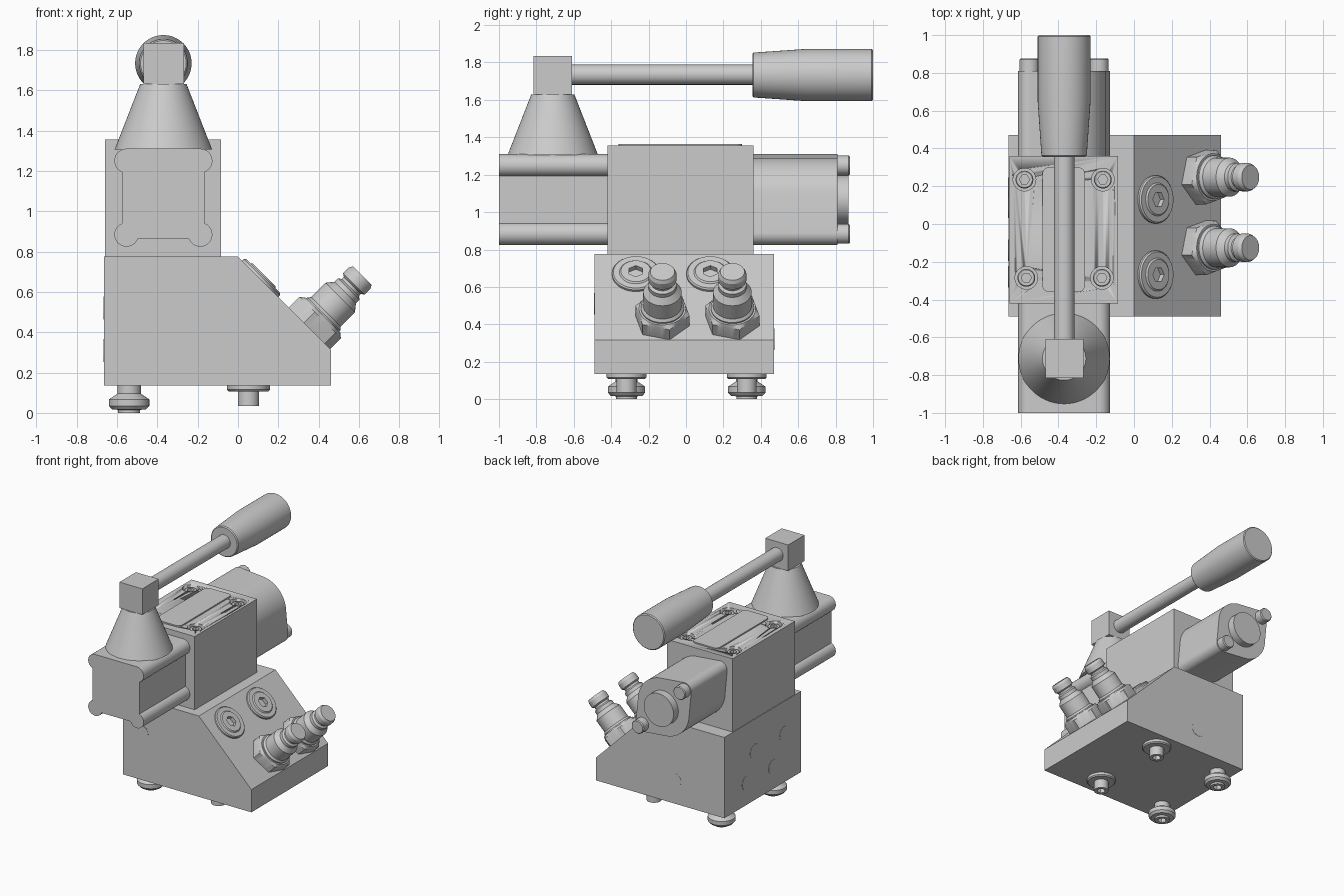
import bpy, bmesh, math
from math import pi, sin, cos, radians

if "Cube" in bpy.data.objects:
    bpy.data.objects.remove(bpy.data.objects["Cube"])


def finish(name, verts, faces):
    me = bpy.data.meshes.new(name)
    me.from_pydata(verts, [], faces)
    bm = bmesh.new()
    bm.from_mesh(me)
    bmesh.ops.recalc_face_normals(bm, faces=bm.faces)
    bm.to_mesh(me)
    bm.free()
    ob = bpy.data.objects.new(name, me)
    bpy.context.collection.objects.link(ob)
    bpy.ops.object.select_all(action='DESELECT')
    ob.select_set(True)
    bpy.context.view_layer.objects.active = ob
    bpy.ops.object.shade_smooth_by_angle(angle=radians(25))
    return ob


def prism(name, pts, a, b, axis='y'):
    """Extrude a 2D outline from a to b along y (outline in xz) or z (outline in xy)."""
    n = len(pts)
    verts = [(u, t, v) if axis == 'y' else (u, v, t) for t in (a, b) for u, v in pts]
    faces = [(i, (i + 1) % n, n + (i + 1) % n, n + i) for i in range(n)]
    return finish(name, verts, faces + [tuple(range(n)), tuple(range(n, 2 * n))])


def rect(x0, x1, z0, z1):
    return [(x0, z0), (x1, z0), (x1, z1), (x0, z1)]


def hull(circles, n=72):
    """Outline wrapped round a set of circles (x, y, radius)."""
    pts = []
    for k in range(n):
        c, s = cos(2 * pi * k / n), sin(2 * pi * k / n)
        x, y, r = max(circles, key=lambda q: q[0] * c + q[1] * s + q[2])
        pts.append((x + r * c, y + r * s))
    return pts


def lathe(name, prof, loc, rot=(0, 0, 0), n=48, phase=0):
    """Turn (radius, height) points; a third value makes that ring hexagonal."""
    verts, faces = [], []
    for p in prof:
        for k in range(n):
            a = 2 * pi * k / n
            r = p[0]
            if len(p) > 2:
                r *= cos(pi / 6) / cos(a % (pi / 3) - pi / 6)
            verts.append((r * cos(a + phase), r * sin(a + phase), p[1]))
    for i in range(len(prof) - 1):
        for k in range(n):
            j = (k + 1) % n
            faces.append((i * n + k, i * n + j, (i + 1) * n + j, (i + 1) * n + k))
    last = (len(prof) - 1) * n
    faces += [tuple(range(n)), tuple(range(last, last + n))]
    ob = finish(name, verts, faces)
    ob.location, ob.rotation_euler = loc, rot
    return ob


def socket(r, top, depth):
    return [(r, top, 1), (r, top - depth, 1)]


ALONG_Y = (-pi / 2, 0, 0)
DOWN = (pi, 0, 0)
SLOPE = (0, pi / 4, 0)
CX, CZ = -0.37, 1.067

# Manifold block with sloped face, and main valve body
prism("manifold_block", [(-0.665, 0.135), (0.46, 0.135), (0.46, 0.315), (0, 0.775), (-0.665, 0.775)],
      -0.49, 0.47)
body = prism("valve_body", rect(-0.66, -0.085, 0.775, 1.355), -0.42, 0.36)

# Counterbored holes with socket head bolts on top
for i, (x, y) in enumerate([(-0.58, 0.235), (-0.165, 0.235), (-0.57, -0.285), (-0.17, -0.285)]):
    cutter = lathe("hole_cutter", [(0.06, 1.29), (0.06, 1.5)], (x, y, 0))
    cutter.hide_render = True
    mod = body.modifiers.new("hole", 'BOOLEAN')
    mod.operation, mod.solver, mod.object = 'DIFFERENCE', 'EXACT', cutter
    bpy.context.view_layer.objects.active = body
    bpy.ops.object.modifier_apply(modifier=mod.name)
    bpy.data.objects.remove(cutter)
    lathe(f"body_bolt_{i}", [(0.047, -0.065), (0.047, -0.018), (0.042, -0.012)] + socket(0.027, -0.012, 0.03),
          (x, y, 1.355))

# Name plate on top
prism("top_plate", hull([(x, y, 0.035) for x in (-0.45, -0.295) for y in (-0.325, 0.265)]),
      1.35, 1.365, 'z')

# Front lever housing: square section with corner lobes
pts = []
for sx, sz, a0, a1 in [(1, 1, -68.5, 90), (-1, 1, 90, 248.5), (-1, -1, 111.5, 338.5), (1, -1, 201.5, 428.5)]:
    for k in range(17):
        a = radians(a0 + (a1 - a0) * k / 16)
        pts.append((CX + sx * 0.183 + 0.06 * cos(a), CZ + sz * 0.183 + 0.06 * sin(a)))
prism("lever_housing", pts, -1, -0.42)

# Lever: boot, pivot cube, rod and grip
lathe("lever_boot", [(0.242, 1.305), (0.115, 1.63)], (CX, -0.712, 0), n=64)
prism("lever_pivot", rect(-0.468, -0.268, 1.63, 1.835), -0.815, -0.61)
lathe("lever_rod", [(0.054, -0.62), (0.054, 0.37)], (CX, 0, 1.735), ALONG_Y)
lathe("lever_grip", [(0.113, 0.355), (0.12, 0.362), (0.14, 0.65), (0.14, 0.993), (0.133, 1.0)],
      (CX, 0, 1.733), ALONG_Y, n=64)

# Rear spring cover with centre cap and two diagonal screws
lobes = [(CX - 0.183, CZ + 0.183), (CX + 0.183, CZ - 0.183)]
prism("rear_cover", hull([(CX, CZ, 0.225)] + [(x, z, 0.06) for x, z in lobes]), 0.36, 0.81)
lathe("rear_cap", [(0.13, 0.8), (0.13, 0.87)], (CX, 0, CZ), ALONG_Y)
for i, (x, z) in enumerate(lobes):
    lathe(f"rear_screw_{i}", [(0.053, 0.8), (0.053, 0.87), (0.047, 0.877)], (x, 0, z), ALONG_Y)

# Socket plugs on the slope
for i, y in enumerate((0.13, -0.268)):
    lathe(f"slope_plug_{i}", [(0.127, -0.02), (0.127, 0.012), (0.12, 0.02), (0.088, 0.02), (0.08, 0.028)]
          + socket(0.042, 0.028, 0.06), (0.11, y, 0.665), SLOPE)

# Hose couplings on the slope
for i, y in enumerate((0.248, -0.126)):
    lathe(f"coupling_nut_{i}", [(0.15, -0.01, 1), (0.15, 0.075, 1), (0.125, 0.092)],
          (0.355, y, 0.42), SLOPE, phase=radians(15))
    lathe(f"coupling_body_{i}",
          [(0.115, 0.08), (0.115, 0.1), (0.103, 0.115), (0.103, 0.215), (0.075, 0.25), (0.075, 0.275),
           (0.06, 0.285), (0.06, 0.3), (0.075, 0.31), (0.075, 0.35), (0.065, 0.37)],
          (0.355, y, 0.42), SLOPE)

# Feet and mounting screws under the block
for i, y in enumerate((-0.318, 0.325)):
    lathe(f"foot_{i}", [(0.058, -0.01), (0.058, 0.04), (0.1, 0.068), (0.1, 0.1), (0.085, 0.117),
                        (0.055, 0.12), (0.055, 0.135)] + socket(0.032, 0.135, 0.04),
          (-0.54, y, 0.135), DOWN)
    lathe(f"mounting_screw_{i}", [(0.106, -0.01), (0.106, 0.02), (0.098, 0.028), (0.053, 0.028), (0.053, 0.1)]
          + socket(0.032, 0.1, 0.04), (0.052, y, 0.135), DOWN)

# Nearly flush port plugs on front, back and left faces
ports = [((-0.5, -0.49, 0.51), (pi / 2, 0, 0)), ((-0.23, 0.47, 0.32), ALONG_Y)]
ports += [((-0.665, y, z), (0, -pi / 2, 0)) for y, z in [(0.09, 0.52), (-0.28, 0.52), (0.19, 0.31), (-0.14, 0.31)]]
for i, (loc, rot) in enumerate(ports):
    lathe(f"port_plug_{i}", [(0.057, -0.03), (0.057, 0.002)], loc, rot, n=32)
